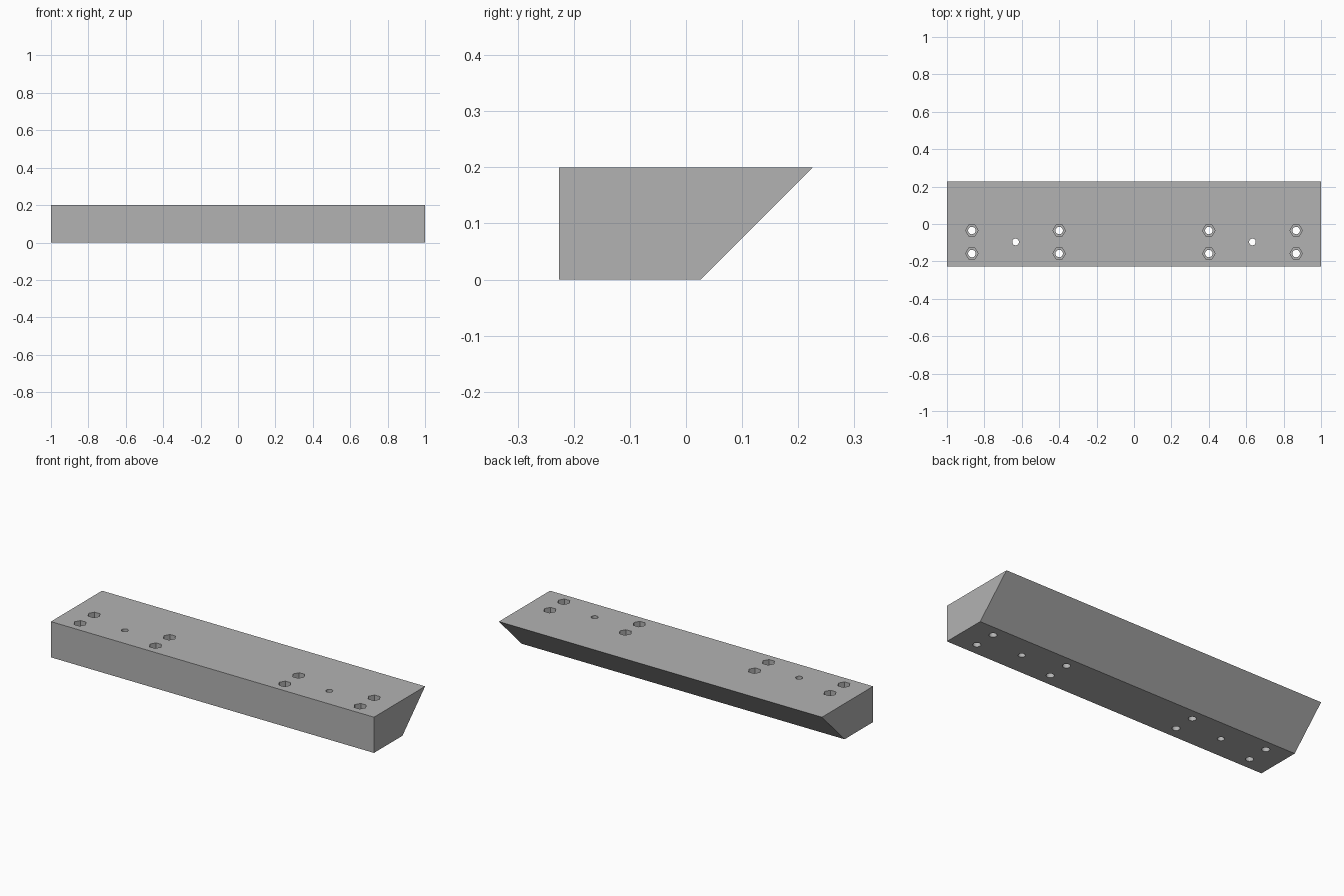
import bpy
import bmesh
from math import radians
from mathutils import Matrix

cube = bpy.data.objects.get("Cube")
if cube:
    bpy.data.objects.remove(cube, do_unlink=True)

HEIGHT = 0.2
POCKET_DEPTH = 0.1
BOLT_SPOTS = [(x, y) for x in (-0.867, -0.4, 0.4, 0.867) for y in (-0.035, -0.158)]
PIN_SPOTS = [(x, -0.096) for x in (-0.633, 0.633)]

grey = bpy.data.materials.new("mid grey")
grey.use_nodes = True
colour = (0.45, 0.45, 0.45, 1)
grey.diffuse_color = colour
grey.node_tree.nodes["Principled BSDF"].inputs["Base Color"].default_value = colour


def make_object(name, bm):
    bmesh.ops.recalc_face_normals(bm, faces=bm.faces)
    mesh = bpy.data.meshes.new(name)
    bm.to_mesh(mesh)
    bm.free()
    mesh.materials.append(grey)
    obj = bpy.data.objects.new(name, mesh)
    bpy.context.collection.objects.link(obj)
    return obj


def add_prisms(bm, spots, radius, sides, bottom, top):
    """Upright prisms with a corner pointing along x."""
    for x, y in spots:
        place = Matrix.Translation((x, y, (bottom + top) / 2)) @ Matrix.Rotation(radians(90), 4, 'Z')
        bmesh.ops.create_cone(bm, cap_ends=True, segments=sides, radius1=radius,
                              radius2=radius, depth=top - bottom, matrix=place)


# Bar with a sloping back, extruded along x
bm = bmesh.new()
profile = [(-0.226, 0), (0.026, 0), (0.226, HEIGHT), (-0.226, HEIGHT)]
end = bm.faces.new([bm.verts.new((-1, y, z)) for y, z in profile])
grown = bmesh.ops.extrude_face_region(bm, geom=[end])
bmesh.ops.translate(bm, vec=(2, 0, 0),
                    verts=[v for v in grown["geom"] if isinstance(v, bmesh.types.BMVert)])
bar = make_object("bevelled_bar", bm)

# Through holes for bolts and pins
bm = bmesh.new()
add_prisms(bm, BOLT_SPOTS, 0.02, 32, -0.1, HEIGHT + 0.1)
add_prisms(bm, PIN_SPOTS, 0.018, 32, -0.1, HEIGHT + 0.1)
hole_cutter = make_object("hole_cutter", bm)

# Hexagonal pockets sunk into the top
bm = bmesh.new()
add_prisms(bm, BOLT_SPOTS, 0.0335, 6, HEIGHT - POCKET_DEPTH, HEIGHT + 0.1)
pocket_cutter = make_object("pocket_cutter", bm)

# Cut both sets, with smooth hole walls and sharp edges
for cutter in (hole_cutter, pocket_cutter):
    cutter.hide_render = True
    cutter.hide_viewport = True
    cut = bar.modifiers.new(cutter.name, 'BOOLEAN')
    cut.operation = 'DIFFERENCE'
    cut.solver = 'EXACT'
    cut.object = cutter

bpy.ops.object.select_all(action='DESELECT')
bpy.context.view_layer.objects.active = bar
bar.select_set(True)
for cutter in (hole_cutter, pocket_cutter):
    bpy.ops.object.modifier_apply(modifier=cutter.name)
    bpy.data.objects.remove(cutter, do_unlink=True)
bpy.ops.object.shade_smooth_by_angle(angle=radians(30))
